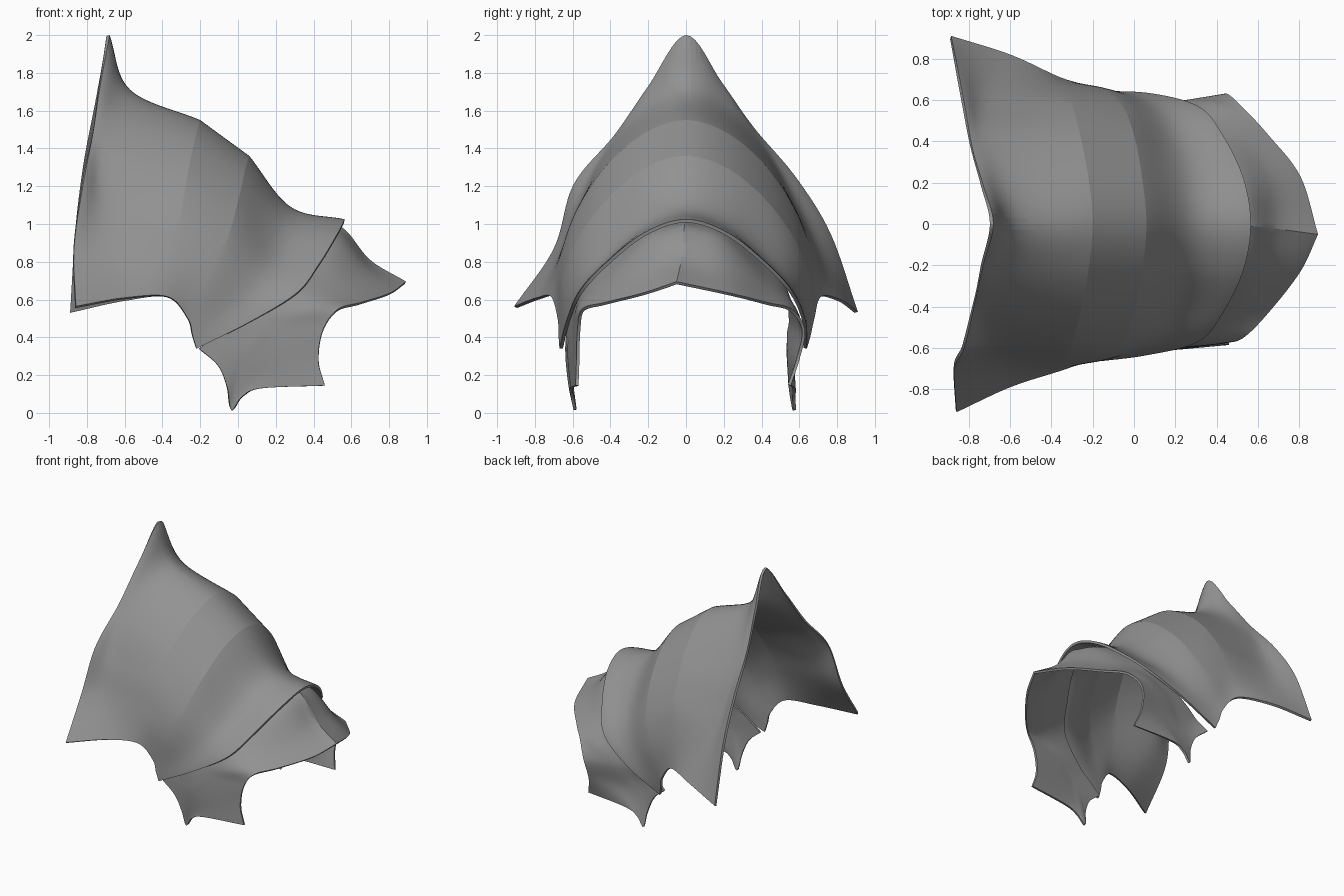
import bpy, math
from mathutils import Vector

if "Cube" in bpy.data.objects:
    bpy.data.objects.remove(bpy.data.objects["Cube"])

steel = bpy.data.materials.new("mid grey steel")
steel.diffuse_color = (0.29, 0.29, 0.29, 1)
steel.use_nodes = True
steel.node_tree.nodes["Principled BSDF"].inputs["Base Color"].default_value = steel.diffuse_color


def spline(points, steps):
    """Smooth curve passing through all given points."""
    p = [Vector(q) for q in points]
    p = [2 * p[0] - p[1]] + p + [2 * p[-1] - p[-2]]
    out = []
    for i in range(1, len(p) - 2):
        a, b, c, d = p[i - 1:i + 3]
        for k in range(steps):
            t = k / steps
            out.append(0.5 * (2 * b + (c - a) * t + (2 * a - 5 * b + 4 * c - d) * t * t
                              + (3 * b - a - 3 * c + d) * t ** 3))
    return out + [p[-2]]


def flip(points):
    """Mirror points to the near side."""
    return [(x, -y, z) for x, y, z in points]


def sheet(name, rails, thickness, angle):
    """Thin plate through rails that run along x and follow each other across y."""
    columns = list(zip(*rails))
    n, m = len(columns), len(columns[0])
    verts = [v for col in columns for v in col]
    faces = [(i * m + j, (i + 1) * m + j, (i + 1) * m + j + 1, i * m + j + 1)
             for i in range(n - 1) for j in range(m - 1)]
    mesh = bpy.data.meshes.new(name)
    mesh.from_pydata(verts, [], faces)
    mesh.materials.append(steel)
    ob = bpy.data.objects.new(name, mesh)
    bpy.context.collection.objects.link(ob)
    bpy.ops.object.select_all(action='DESELECT')
    ob.select_set(True)
    bpy.context.view_layer.objects.active = ob
    mod = ob.modifiers.new("thickness", 'SOLIDIFY')
    mod.thickness = thickness
    mod.offset = -1
    bpy.ops.object.modifier_apply(modifier="thickness")
    bpy.ops.object.shade_smooth_by_angle(angle=math.radians(angle))
    return ob


# Main shell: arches from rear flare to front lip, each from ridge to far hem
far = [
    [(-.68, 0, 2.0), (-.73, .19, 1.75), (-.78, .36, 1.51), (-.82, .58, 1.25), (-.855, .765, .95), (-.885, .91, .535)],
    [(-.57, 0, 1.71), (-.60, .22, 1.59), (-.65, .43, 1.36), (-.68, .57, 1.12), (-.67, .69, .89), (-.60, .82, .60)],
    [(-.20, 0, 1.55), (-.22, .22, 1.48), (-.26, .43, 1.30), (-.30, .58, 1.07), (-.34, .66, .85), (-.37, .715, .615)],
    [(.06, 0, 1.36), (.04, .22, 1.295), (0, .43, 1.12), (-.06, .58, .91), (-.15, .655, .72), (-.265, .68, .50)],
    [(.28, 0, 1.09), (.26, .21, 1.02), (.20, .41, .85), (.12, .55, .71), (-.03, .63, .57), (-.24, .66, .41)],
    [(.565, 0, 1.025), (.53, .22, .955), (.43, .43, .79), (.31, .57, .635), (.06, .635, .48), (-.22, .64, .34)],
]
# The near side differs slightly at the flare
near = [flip(a) for a in far]
near[0] = [far[0][0], (-.73, -.20, 1.73), (-.77, -.38, 1.47), (-.82, -.595, 1.21), (-.868, -.70, .87), (-.858, -.91, .565)]
near[1][3:] = [(-.68, -.57, 1.1), (-.67, -.655, .88), (-.60, -.79, .61)]
for i, y in ((4, -.675), (5, -.67)):
    near[i][5] = (near[i][5][0], y, near[i][5][2])
full = [spline(b[:0:-1] + a, 8) for a, b in zip(far, near)]
rails = []
for j in range(len(full[0])):
    p = [a[j] for a in full]
    creased = spline(p[:3], 12)[:-1] + spline(p[2:4], 12)[:-1] + spline(p[3:], 12)
    # Two soft creases across the back fade out toward the hem
    w = min(1, max(0, (abs(j - 40) / 40 - 0.4) / 0.5))
    rails.append([c.lerp(s, w) for c, s in zip(creased, spline(p, 12))])
sheet("main_shell", rails, 0.018, 8)

# Front visor: upper rows from ridge to cheek, shared by both sides
ridge = [(.42, 0, 1.015), (.56, -.01, .975), (.70, -.025, .81), (.89, -.05, .695)]
upper = [
    [(.40, .20, .965), (.53, .205, .905), (.67, .21, .75), (.805, .23, .635)],
    [(.30, .40, .805), (.43, .41, .73), (.55, .42, .65), (.65, .43, .585)],
]
# Cheek rows and scalloped hem; the far cheek is turned, the near one straight
far_rows = [
    [(.20, .53, .665), (.31, .55, .61), (.42, .57, .57), (.53, .56, .55)],
    [(.0, .56, .50), (.12, .575, .475), (.26, .60, .455), (.45, .63, .44)],
    [(-.12, .55, .41), (.0, .55, .33), (.10, .56, .28), (.425, .60, .28)],
]
far_hem = [(-.205, .57, .34), (-.105, .555, .25), (-.055, .56, .13), (-.035, .58, .015),
           (.02, .58, .085), (.12, .58, .13), (.46, .555, .145)]
near_rows = [
    [(.20, -.54, .665), (.31, -.555, .61), (.42, -.565, .57), (.53, -.55, .55)],
    [(.0, -.62, .50), (.12, -.61, .475), (.26, -.595, .455), (.45, -.575, .44)],
    [(-.12, -.635, .41), (.0, -.63, .33), (.10, -.62, .28), (.425, -.58, .28)],
]
near_hem = [(-.205, -.64, .34), (-.105, -.635, .25), (-.055, -.62, .13), (-.035, -.595, .015),
            (.02, -.61, .085), (.12, -.615, .13), (.46, -.585, .145)]


def half(rows, hem):
    lines = [spline(r, 12) for r in rows] + [spline(hem, 6)]
    cols = [spline([r[k] for r in lines], 8) for k in range(len(lines[0]))]
    return list(zip(*cols))


far_half = half([ridge] + upper + far_rows, far_hem)
near_half = half([ridge] + [flip(r) for r in upper] + near_rows, near_hem)
sheet("front_visor", near_half[:0:-1] + far_half, 0.016, 30)
